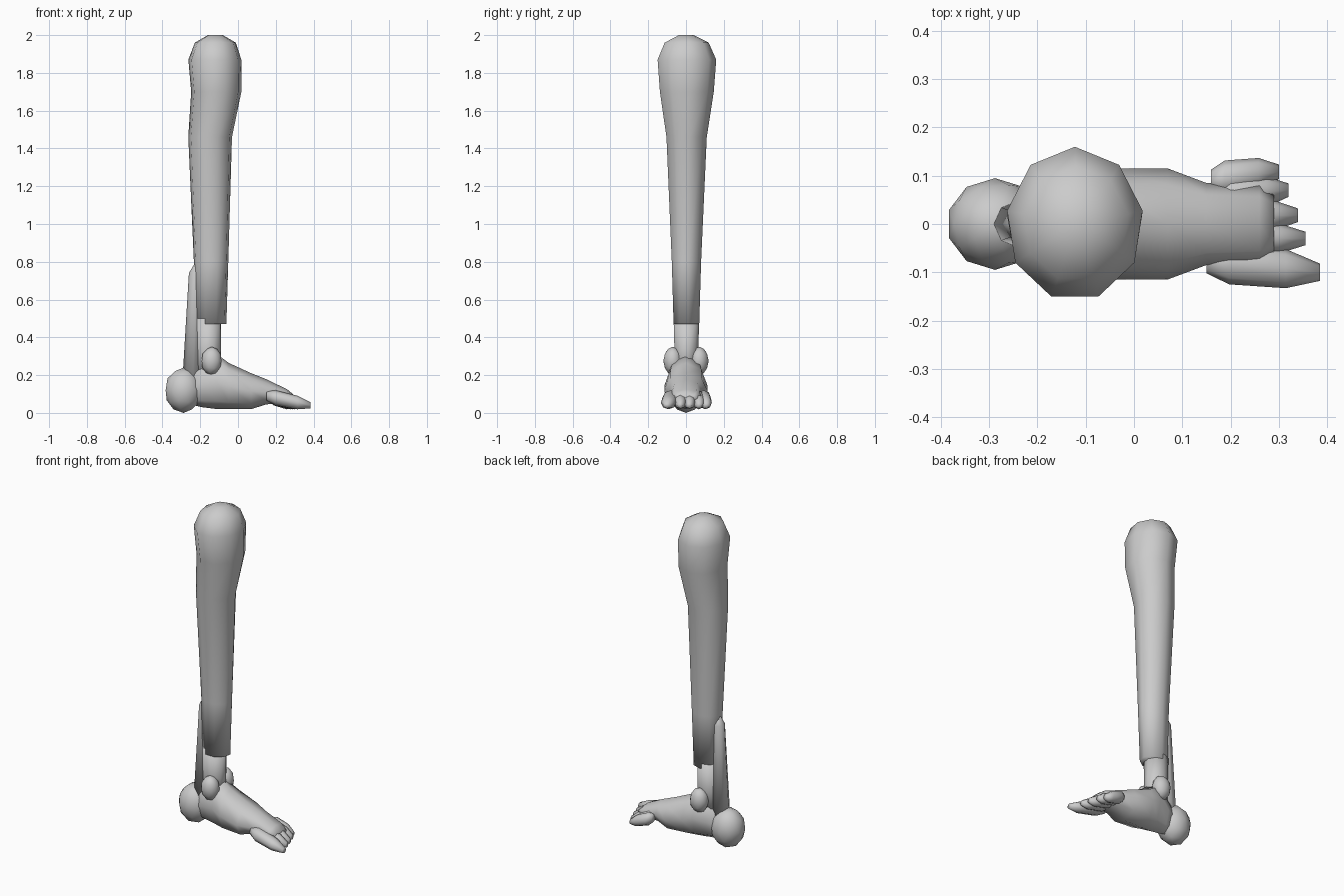
import bpy, bmesh
from math import sin, cos, pi
from mathutils import Matrix, Vector

cube = bpy.data.objects.get("Cube")
if cube:
    bpy.data.objects.remove(cube, do_unlink=True)

shade = 0.6
grey = bpy.data.materials.new("plain_grey")
grey.use_nodes = True
grey.diffuse_color = (shade, shade, shade, 1)
grey.node_tree.nodes["Principled BSDF"].inputs["Base Color"].default_value = grey.diffuse_color


def finish(name, bm):
    """Turn a bmesh into a smooth grey object."""
    bmesh.ops.recalc_face_normals(bm, faces=bm.faces)
    mesh = bpy.data.meshes.new(name)
    bm.to_mesh(mesh)
    bm.free()
    mesh.materials.append(grey)
    mesh.polygons.foreach_set("use_smooth", [True] * len(mesh.polygons))
    obj = bpy.data.objects.new(name, mesh)
    bpy.context.collection.objects.link(obj)


def loft(name, rings, place, sides=8):
    """Skin elliptical rings (position, u min, u max, v min, v max)."""
    bm = bmesh.new()
    loops = []
    for position, u_min, u_max, v_min, v_max in rings:
        loop = []
        for i in range(sides):
            angle = pi / 2 + 2 * pi * i / sides
            u = (u_min + u_max) / 2 + (u_max - u_min) / 2 * cos(angle)
            v = (v_min + v_max) / 2 + (v_max - v_min) / 2 * sin(angle)
            loop.append(bm.verts.new(place(position, u, v)))
        loops.append(loop)
    for lower, upper in zip(loops, loops[1:]):
        for i in range(sides):
            j = (i + 1) % sides
            bm.faces.new((lower[i], lower[j], upper[j], upper[i]))
    bm.faces.new(loops[0])
    bm.faces.new(loops[-1])
    finish(name, bm)


def upright(position, u, v):
    return u, v, position


def lengthwise(position, u, v):
    return position, u, v


def ball(name, centre, radii):
    bm = bmesh.new()
    bmesh.ops.create_icosphere(bm, subdivisions=2, radius=1)
    bm.transform(Matrix.Translation(centre) @ Matrix.Diagonal(Vector(radii)).to_4x4())
    finish(name, bm)


def toe(name, y, lean, width, start, tip):
    """Taper a toe forwards and down, drifting sideways by lean."""
    rings = []
    for along, taper in ((0, 0.6), (0.2, 1), (0.7, 0.9), (1, 0.4)):
        middle = y + lean * along
        half = width * taper
        height = 0.09 - 0.05 * along
        rise = 0.04 * taper
        rings.append((start + (tip - start) * along, middle - half, middle + half,
                      height - rise, height + rise))
    loft(name, rings, lengthwise)


# Shank: slim above the ankle, swelling to the rounded knee end
shank = ((0.47, -0.23, -0.06, 0.07), (0.8, -0.235, -0.05, 0.08),
         (1.46, -0.265, -0.03, 0.11), (1.7, -0.25, 0.02, 0.147),
         (1.87, -0.265, 0.02, 0.16), (1.96, -0.23, -0.01, 0.12),
         (2, -0.16, -0.08, 0.04))
loft("shank", [(z, back, front, -half, half) for z, back, front, half in shank],
     upright, sides=9)

# Ankle column, stepped in below the shank
loft("ankle", [(z, -0.23, -0.09, -half, half)
               for z, half in ((0.2, 0.06), (0.33, 0.065), (0.5, 0.07))],
     upright, sides=9)

# Tendon running down the back to the heel
tendon = ((0.16, -0.295, 0.05), (0.74, -0.26, 0.035), (0.79, -0.23, 0.02))
loft("heel_tendon", [(z, back, -0.18, -half, half) for z, back, half in tendon], upright)
ball("heel", (-0.288, 0, 0.12), (0.1, 0.095, 0.12))

# Ankle bones, one on each side
for side, label in ((1, "left"), (-1, "right")):
    ball(label + "_ankle_bone", (-0.14, side * 0.07, 0.275), (0.055, 0.05, 0.075))

# Foot body, sloping down to the toes
foot = ((-0.27, 0.055, 0.05, 0.2), (-0.19, 0.075, 0.03, 0.27),
        (-0.11, 0.1, 0.02, 0.31), (-0.05, 0.115, 0.02, 0.265),
        (0.07, 0.115, 0.02, 0.21), (0.15, 0.085, 0.045, 0.178),
        (0.26, 0.08, 0.055, 0.125), (0.29, 0.06, 0.055, 0.1))
loft("foot", [(x, -half, half, low, high) for x, half, low, high in foot], lengthwise)

# Toes, fanned out across the front of the foot
toe("big_toe", y=-0.075, lean=-0.025, width=0.045, start=0.15, tip=0.385)
toe("second_toe", y=-0.03, lean=0, width=0.035, start=0.17, tip=0.355)
toe("third_toe", y=0.018, lean=0, width=0.035, start=0.17, tip=0.34)
toe("fourth_toe", y=0.06, lean=0.01, width=0.035, start=0.17, tip=0.32)
toe("little_toe", y=0.09, lean=0.018, width=0.038, start=0.16, tip=0.3)
